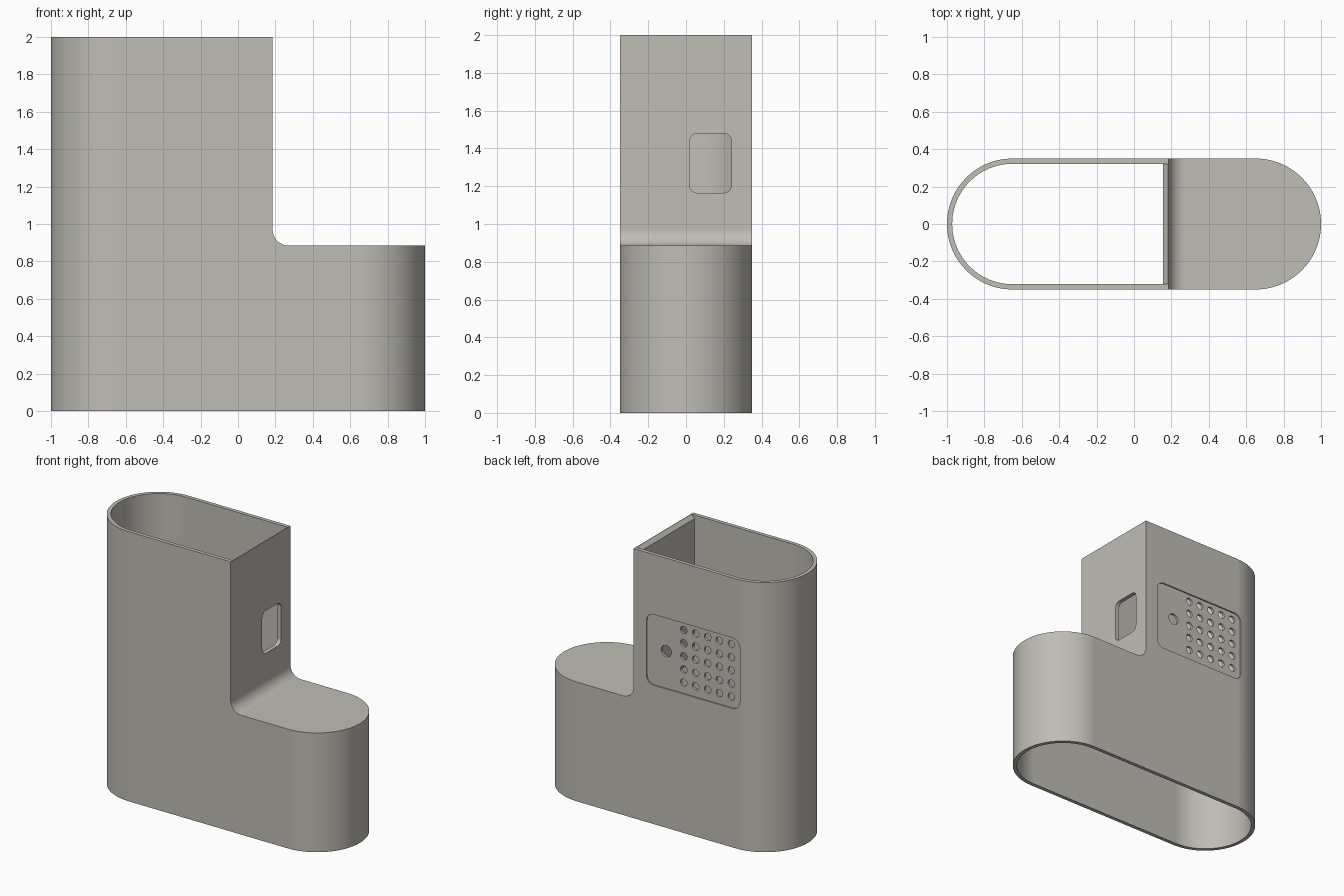
import bpy, bmesh
from math import cos, sin, pi, radians

if "Cube" in bpy.data.objects:
    bpy.data.objects.remove(bpy.data.objects["Cube"], do_unlink=True)

grey = bpy.data.materials.new("warm_grey")
grey.use_nodes = True
grey.diffuse_color = (0.52, 0.51, 0.46, 1)
grey.node_tree.nodes["Principled BSDF"].inputs["Base Color"].default_value = grey.diffuse_color


def arc(cx, cy, r, start, end, n):
    """Points on an arc, angles in degrees."""
    steps = [radians(start + (end - start) * i / n) for i in range(n + 1)]
    return [(cx + r * cos(a), cy + r * sin(a)) for a in steps]


def circle(cx, cy, r, n=24):
    return arc(cx, cy, r, 0, 360, n)[:-1]


def rounded_rect(x0, x1, y0, y1, r):
    return (arc(x1 - r, y1 - r, r, 0, 90, 8) + arc(x0 + r, y1 - r, r, 90, 180, 8)
            + arc(x0 + r, y0 + r, r, 180, 270, 8) + arc(x1 - r, y0 + r, r, 270, 360, 8))


def prism(name, outlines, lo, hi, axis):
    """Extrude one or more closed outlines along an axis."""
    place = {"x": lambda a, b, c: (c, a, b),
             "y": lambda a, b, c: (a, c, b),
             "z": lambda a, b, c: (a, b, c)}[axis]
    bm = bmesh.new()
    for pts in outlines:
        low = [bm.verts.new(place(a, b, lo)) for a, b in pts]
        high = [bm.verts.new(place(a, b, hi)) for a, b in pts]
        bm.faces.new(low)
        bm.faces.new(high)
        for i in range(len(pts)):
            j = (i + 1) % len(pts)
            bm.faces.new((low[i], low[j], high[j], high[i]))
    bmesh.ops.recalc_face_normals(bm, faces=bm.faces)
    mesh = bpy.data.meshes.new(name)
    bm.to_mesh(mesh)
    bm.free()
    mesh.materials.append(grey)
    obj = bpy.data.objects.new(name, mesh)
    bpy.context.collection.objects.link(obj)
    return obj


def combine(target, tool, operation):
    """Apply a boolean and remove the tool."""
    mod = target.modifiers.new(operation.lower(), "BOOLEAN")
    mod.operation, mod.object, mod.solver = operation, tool, "EXACT"
    bpy.context.view_layer.objects.active = target
    bpy.ops.object.modifier_apply(modifier=mod.name)
    bpy.data.objects.remove(tool, do_unlink=True)


def stadium(r):
    """Plan outline with round ends."""
    return arc(0.65, 0, r, -90, 90, 48) + arc(-0.65, 0, r, 90, 270, 48)


WALL = 0.028
STEP_X, STEP_Z, FILLET = 0.185, 0.885, 0.085
cx, cz = STEP_X + FILLET, STEP_Z + FILLET

# Outer shell: round-ended plan trimmed by the stepped side profile
body = prism("stepped_housing", [stadium(0.35)], -0.1, 2.1, "z")
side = [(-1.2, 0), (1.2, 0), (1.2, STEP_Z)] + arc(cx, cz, FILLET, 270, 180, 16) \
    + [(STEP_X, 2), (-1.2, 2)]
combine(body, prism("side_trim", [side], -0.6, 0.6, "y"), "INTERSECT")

# Cavity open at top and bottom, bevelled at the top of the end wall
cavity = prism("cavity", [stadium(0.35 - WALL)], -0.2, 2.2, "z")
inner_x = STEP_X - WALL - 0.002
inside = [(-1.2, -0.1), (1.2, -0.1), (1.2, STEP_Z - WALL)] \
    + arc(cx, cz, cx - inner_x, 270, 180, 16) \
    + [(inner_x, 1.973), (inner_x + 0.127, 2.1), (-1.2, 2.1)]
combine(cavity, prism("cavity_trim", [inside], -0.6, 0.6, "y"), "INTERSECT")
combine(body, cavity, "DIFFERENCE")

# Window in the end wall
window = rounded_rect(0.02, 0.24, 1.165, 1.48, 0.04)
combine(body, prism("window_cut", [window], 0.1, 0.3, "x"), "DIFFERENCE")

# Shallow recess on the back
recess = rounded_rect(-0.685, 0.08, 1.03, 1.555, 0.06)
combine(body, prism("recess_cut", [recess], 0.34, 0.5, "y"), "DIFFERENCE")

# Grille of small holes and one larger hole
holes = [circle(-0.22 - 0.0975 * i, 1.11 + 0.0975 * j, 0.027)
         for i in range(5) for j in range(5)]
holes.append(circle(-0.076, 1.305, 0.042))
combine(body, prism("hole_cut", holes, 0.25, 0.5, "y"), "DIFFERENCE")

# Smooth curves, sharp rims
bpy.ops.object.select_all(action="DESELECT")
body.select_set(True)
bpy.context.view_layer.objects.active = body
bpy.ops.object.shade_smooth_by_angle(angle=radians(30))
normals = body.modifiers.new("even_normals", "WEIGHTED_NORMAL")
normals.keep_sharp = True
